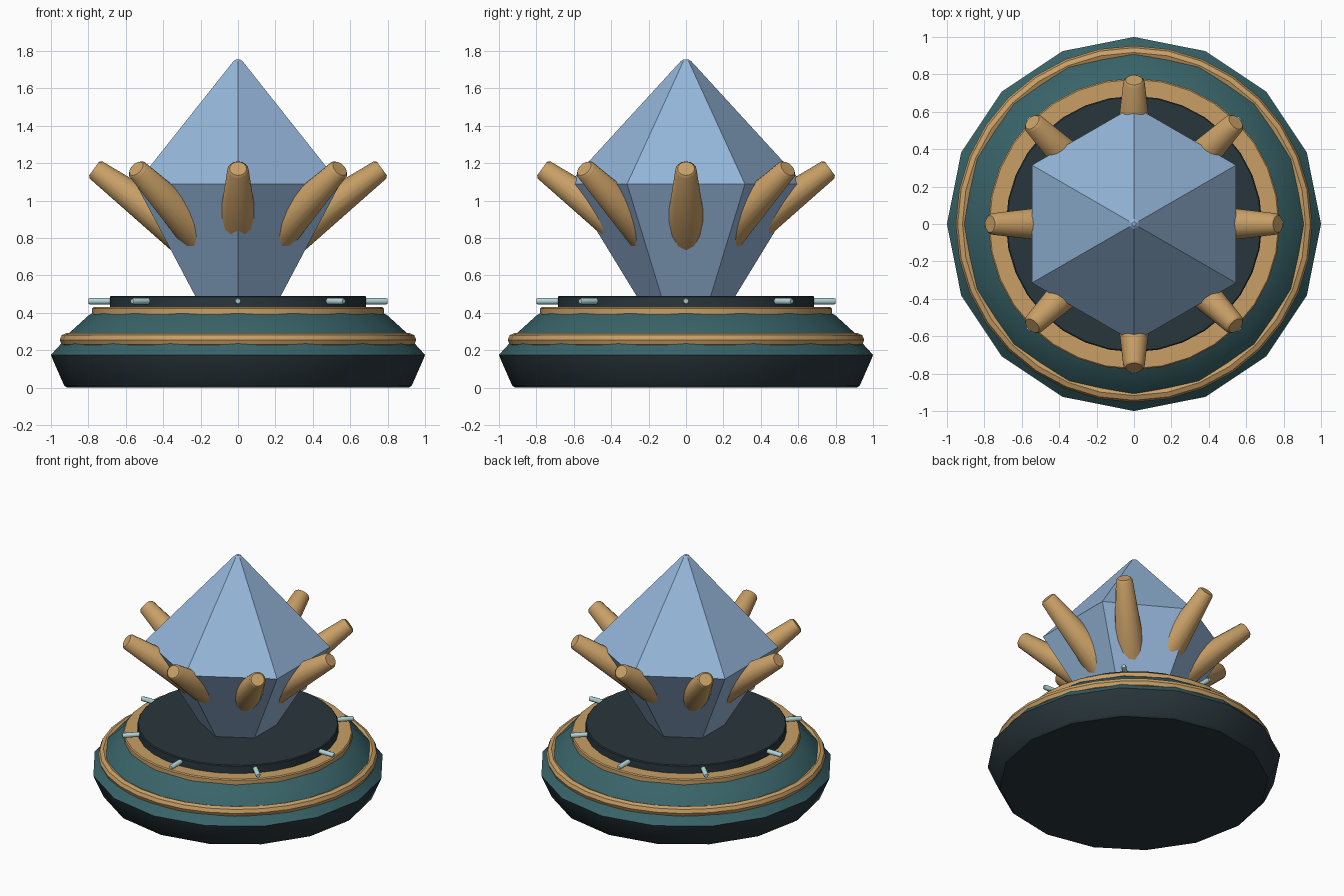
import bpy, math
from mathutils import Vector

if "Cube" in bpy.data.objects:
    bpy.data.objects.remove(bpy.data.objects["Cube"])


def material(name, rgb):
    m = bpy.data.materials.new(name)
    m.diffuse_color = (*rgb, 1)
    m.use_nodes = True
    m.node_tree.nodes["Principled BSDF"].inputs["Base Color"].default_value = m.diffuse_color
    return m


DARK = material("dark slate", (0.022, 0.037, 0.045))
TEAL = material("deep teal", (0.040, 0.127, 0.141))
BRASS = material("brass", (0.578, 0.347, 0.133))
BLUE = material("crystal blue", (0.30, 0.468, 0.70))
PALE = material("pale metal", (0.434, 0.651, 0.672))


def lathe(name, profile, sides, mat, smooth=30, start=0.0):
    """Revolve (radius, z) points around z and cap both ends."""
    verts, faces = [], []
    for r, z in profile:
        for i in range(sides):
            a = start + 2 * math.pi * i / sides
            verts.append((r * math.cos(a), r * math.sin(a), z))
    for k in range(len(profile) - 1):
        for i in range(sides):
            j = (i + 1) % sides
            b = k * sides
            faces.append((b + i, b + j, b + sides + j, b + sides + i))
    faces.append(tuple(reversed(range(sides))))
    top = (len(profile) - 1) * sides
    faces.append(tuple(range(top, top + sides)))
    mesh = bpy.data.meshes.new(name)
    mesh.from_pydata(verts, [], faces)
    mesh.materials.append(mat)
    obj = bpy.data.objects.new(name, mesh)
    bpy.context.collection.objects.link(obj)
    if smooth:
        bpy.ops.object.select_all(action='DESELECT')
        obj.select_set(True)
        bpy.context.view_layer.objects.active = obj
        bpy.ops.object.shade_smooth_by_angle(angle=math.radians(smooth))
    return obj


def aim(obj, start, direction):
    """Place an object built along z so that it runs along a direction."""
    obj.location = start
    obj.rotation_euler = direction.to_track_quat('Z', 'Y').to_euler()


# Stepped base
lathe("base_foot", [(0.915, 0), (0.93, 0.012), (0.995, 0.16), (1.0, 0.175)], 16, DARK)
lathe("base_slope", [(1.0, 0.175), (0.945, 0.235), (0.91, 0.285), (0.80, 0.385), (0.775, 0.40)],
      16, TEAL)
lathe("brass_plate", [(0.78, 0.39), (0.78, 0.423), (0.773, 0.43)], 32, BRASS)
lathe("dark_plate", [(0.685, 0.42), (0.685, 0.484), (0.679, 0.49)], 32, DARK)

# Trim ring around the slope
bpy.ops.mesh.primitive_torus_add(major_radius=0.917, minor_radius=0.036, major_segments=32,
                                 minor_segments=8, location=(0, 0, 0.255))
ring = bpy.context.object
ring.name = "trim_ring"
ring.data.materials.append(BRASS)
bpy.ops.object.shade_smooth_by_angle(angle=math.radians(30))

# Six-sided crystal with a blunt tip
lathe("crystal", [(0.24, 0.45), (0.63, 1.088), (0.028, 1.745), (0.012, 1.755)],
      6, BLUE, smooth=0, start=math.pi / 6)

# Eight prongs gripping the crystal, and eight pins in the plate edge
tilt = math.radians(36)
for i in range(8):
    a = i * math.pi / 4
    out = Vector((math.cos(a), math.sin(a), 0))
    up = Vector((0, 0, 1))
    prong = lathe("prong_%d" % i, [(0.113, 0), (0.057, 0.592), (0.045, 0.605)], 16, BRASS, 40)
    aim(prong, out * 0.28 + up * 0.815, out * math.cos(tilt) + up * math.sin(tilt))
    pin = lathe("pin_%d" % i, [(0.018, 0), (0.018, 0.19), (0.013, 0.2)], 8, PALE, 50)
    aim(pin, out * 0.60 + up * 0.462, out)
